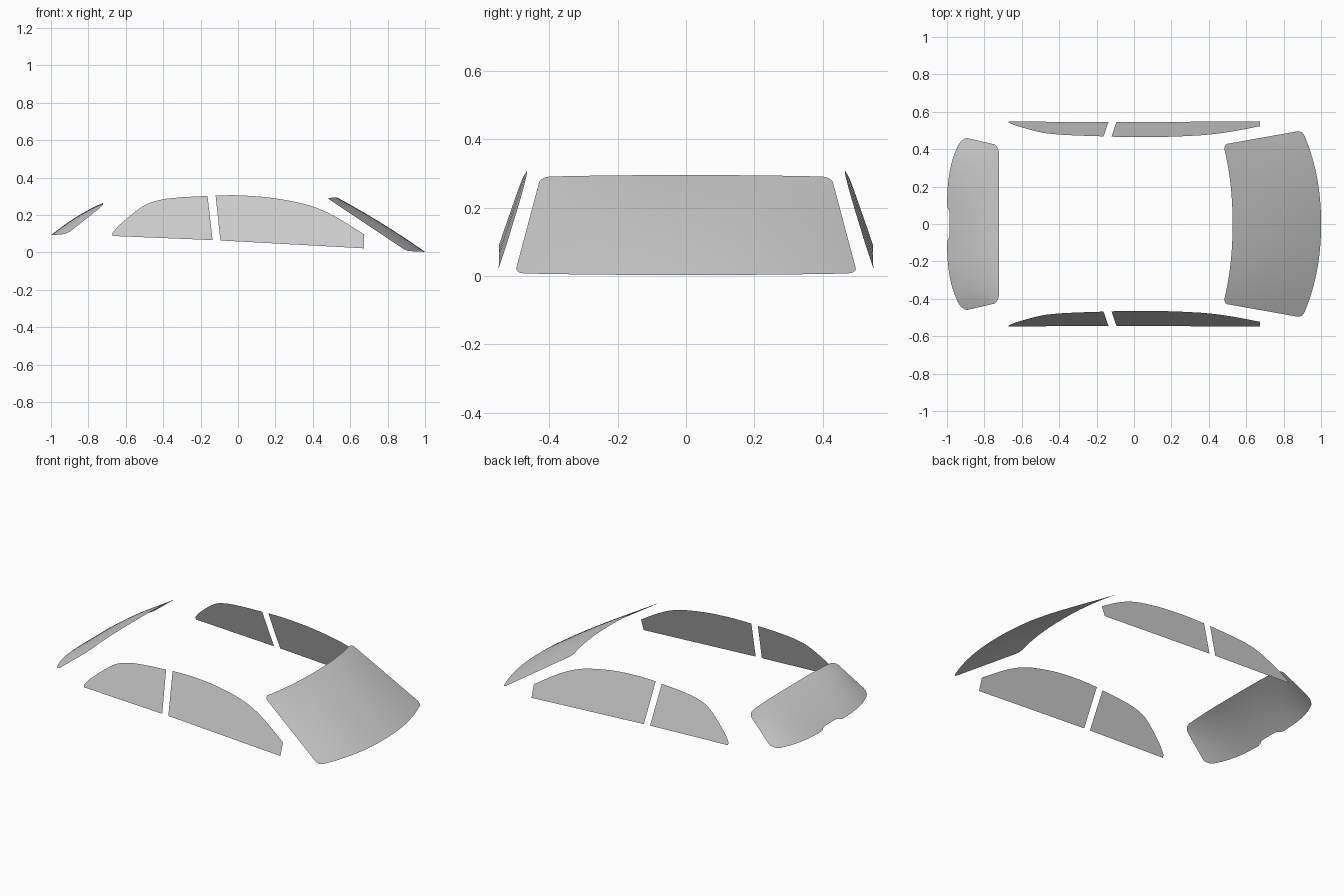
import bpy, bmesh, math
from mathutils import Vector

cube = bpy.data.objects.get("Cube")
if cube:
    bpy.data.objects.remove(cube)

glass = bpy.data.materials.new("grey glass")
glass.use_nodes = True
GREY = (0.61, 0.61, 0.61, 1)
glass.diffuse_color = GREY
glass.node_tree.nodes["Principled BSDF"].inputs["Base Color"].default_value = GREY


def finish(name, bm, smooth):
    """Turn the sheet outward (all panes lean upward) and add it to the scene."""
    bm.normal_update()
    if sum(f.normal.z for f in bm.faces) < 0:
        bmesh.ops.reverse_faces(bm, faces=bm.faces[:])
    for f in bm.faces:
        f.smooth = smooth
    mesh = bpy.data.meshes.new(name)
    bm.to_mesh(mesh)
    bm.free()
    mesh.materials.append(glass)
    bpy.context.collection.objects.link(bpy.data.objects.new(name, mesh))


def spline(points, steps=5):
    """Smooth curve through the given points."""
    p = [Vector(q) for q in points]
    p = [2 * p[0] - p[1]] + p + [2 * p[-1] - p[-2]]
    out = []
    for a, b, c, d in zip(p, p[1:], p[2:], p[3:]):
        for i in range(steps):
            t = i / steps
            out.append(b + (c - a) * t / 2 + (a * 2 - b * 5 + c * 4 - d) * t * t / 2
                       + (b * 3 - a - c * 3 + d) * t ** 3 / 2)
    return out + [p[-2]]


def side_window(name, top, bottom, side):
    """Flat leaning pane: curved top edge, straight sill."""
    bm = bmesh.new()
    verts = []
    for x, z in spline(top) + [Vector(q) for q in bottom]:
        sill = 0.06 - 0.0485 * (x + 0.02)
        y = 0.546 - 0.33 * (z - sill)
        verts.append(bm.verts.new((x, side * y, z)))
    bm.faces.new(verts)
    finish(name, bm, False)


def screen(name, top, bottom, widths, bulge, bends, drops, power, radius, notch=0):
    """Curved pane with rounded corners, swept from its top to its bottom edge."""
    rows, cols = 28, 48
    top, bottom = Vector(top), Vector(bottom)
    length = (bottom - top).length
    outward = math.copysign(1, bottom.x)
    bm = bmesh.new()
    grid = []
    for i in range(rows + 1):
        v = (1 - math.cos(math.pi * i / rows)) / 2
        full = widths[0] + (widths[1] - widths[0]) * v
        gap = max(0, radius - min(v, 1 - v) * length)
        half = full - radius + math.sqrt(max(0, radius ** 2 - gap ** 2))
        row = []
        for j in range(cols + 1):
            y = half * (2 * j / cols - 1)
            # small cut-out in the middle of the lower edge
            cut = notch * min(1, max(0, (0.095 - abs(y)) / 0.03))
            w = v * (1 - cut)
            e = abs(y / full) ** power
            x, z = top.lerp(bottom, w)
            hump = bulge * 4 * w * (1 - w) * (1 - e)
            x -= outward * e * (bends[0] + (bends[1] - bends[0]) * w)
            z += hump - e * (drops[0] + (drops[1] - drops[0]) * w)
            row.append(bm.verts.new((x, y, z)))
        grid.append(row)
    for a, b in zip(grid, grid[1:]):
        for j in range(cols):
            bm.faces.new((a[j], a[j + 1], b[j + 1], b[j]))
    finish(name, bm, True)


# Large raked screen and the smaller notched one at the other end
screen("windscreen", (0.527, 0.295), (1.0, 0.003), (0.425, 0.5), 0.01,
       (0.05, 0.1), (0.005, -0.005), 2.2, 0.03)
screen("rear_screen", (-0.722, 0.265), (-1.0, 0.092), (0.42, 0.465), 0.013,
       (0.0, 0.085), (0.015, -0.006), 3.5, 0.045, notch=0.05)

# Two panes on each side
for label, side in (("near", -1), ("far", 1)):
    side_window("front_door_window_" + label,
                [(-0.12, 0.305), (0.01, 0.305), (0.17, 0.293), (0.33, 0.265),
                 (0.436, 0.232), (0.54, 0.18), (0.673, 0.097)],
                [(0.673, 0.022), (-0.094, 0.064)], side)
    side_window("rear_door_window_" + label,
                [(-0.67, 0.105), (-0.625, 0.155), (-0.51, 0.246), (-0.42, 0.28),
                 (-0.31, 0.294), (-0.163, 0.302)],
                [(-0.136, 0.066), (-0.67, 0.088)], side)
